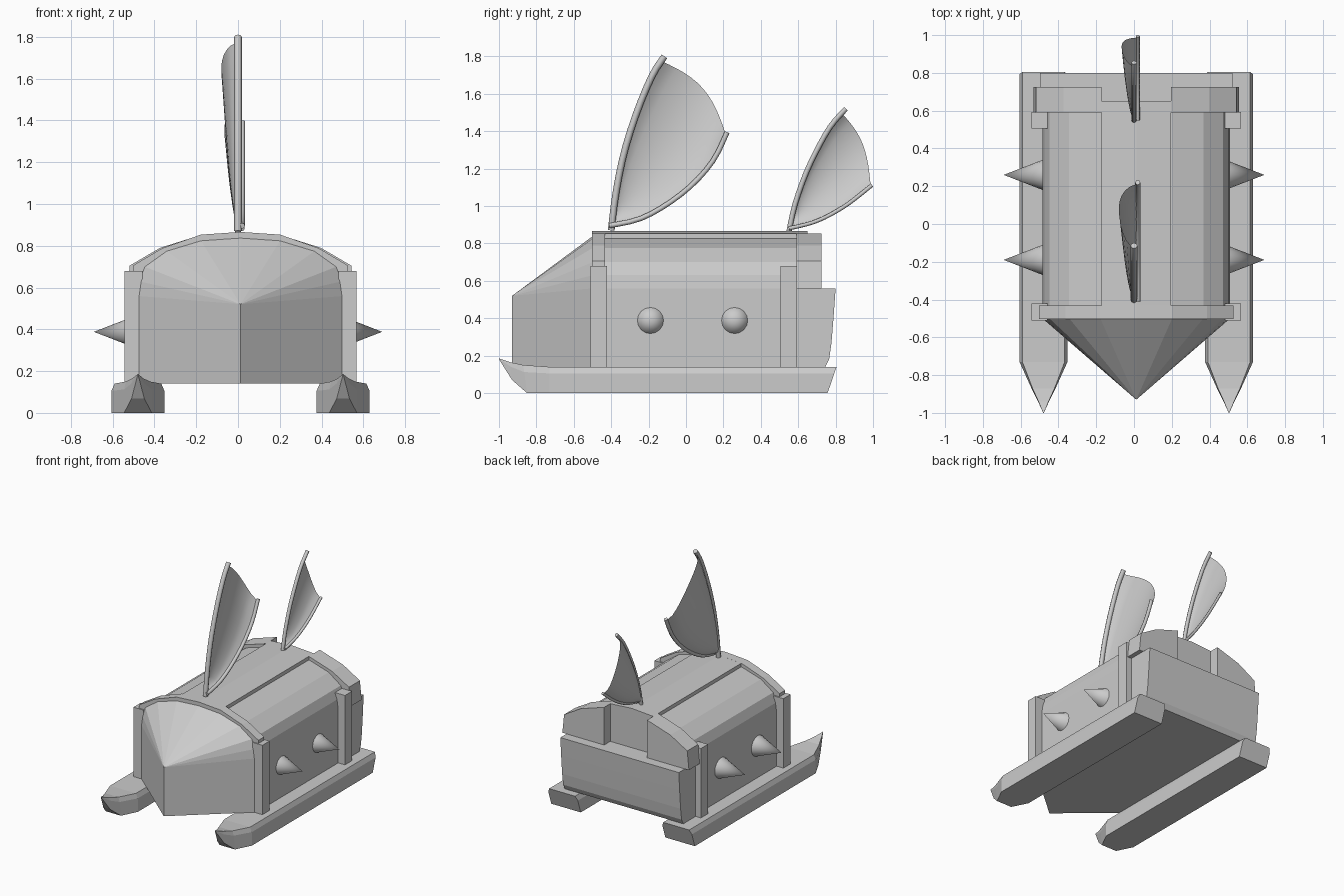
import bpy, bmesh, math
from mathutils import Vector

if "Cube" in bpy.data.objects:
    bpy.data.objects.remove(bpy.data.objects["Cube"])

C = 0.012  # hull centre line in x


def make(name, verts, faces, smooth=False):
    me = bpy.data.meshes.new(name)
    me.from_pydata([tuple(v) for v in verts], [], faces)
    bm = bmesh.new()
    bm.from_mesh(me)
    bmesh.ops.remove_doubles(bm, verts=bm.verts, dist=1e-5)
    bmesh.ops.recalc_face_normals(bm, faces=bm.faces)
    bm.to_mesh(me)
    bm.free()
    ob = bpy.data.objects.new(name, me)
    bpy.context.collection.objects.link(ob)
    for p in me.polygons:
        p.use_smooth = smooth
    return ob


def loft(name, rings, smooth=False):
    n = len(rings[0])
    verts = [v for r in rings for v in r]
    faces = [(k * n + i, k * n + (i + 1) % n, (k + 1) * n + (i + 1) % n, (k + 1) * n + i)
             for k in range(len(rings) - 1) for i in range(n)]
    faces += [tuple(range(n)), tuple(range((len(rings) - 1) * n, len(rings) * n))]
    return make(name, verts, faces, smooth)


def mirrored(half):
    return half + [(-x, z) for x, z in reversed(half) if x > 0]


def prism_y(name, prof, y0, y1):
    return loft(name, [[(C + x, y, z) for x, z in prof] for y in (y0, y1)])


def prism_x(name, prof, x0, x1):
    return loft(name, [[(x, y, z) for y, z in prof] for x in (x0, x1)])


def box(name, x0, x1, y0, y1, z0, z1):
    return prism_x(name, [(y0, z0), (y1, z0), (y1, z1), (y0, z1)], x0, x1)


# hull with arched roof
inner = mirrored([(.497, .14), (.497, .56), (.487, .63), (.46, .70), (.355, .775), (.19, .825), (0, .838)])
prism_y("hull", inner, -.5, .65)

# pointed nose: roof fan to the tip, flat wedge sides
ring = [Vector((C + x, -.5, z)) for x, z in inner]
n = len(ring)
tip, keel = n, n + 1
faces = [(i, i + 1, tip) for i in range(1, n - 2)]
faces += [(0, 1, tip, keel), (n - 2, n - 1, keel, tip), (n - 1, 0, keel)]
make("nose", ring + [Vector((C, -.93, .52)), Vector((C, -.93, .14))], faces)

# front roof frame and centre roof strip
prism_y("front_roof_frame",
        mirrored([(.515, .6), (.515, .705), (.375, .788), (.19, .853), (0, .866)]), -.502, -.432)
prism_y("roof_strip", mirrored([(.185, .8), (.185, .853), (0, .866)]), -.45, .65)

for s in (-1, 1):
    side = "right" if s > 0 else "left"
    # rear roof blocks either side of the recess
    prism_y("rear_roof_block_" + side,
            [(s * x, z) for x, z in [(.185, .56), (.545, .56), (.53, .705), (.385, .79), (.185, .853)]],
            .59, .725)
    # corner posts
    for tag, y0 in (("front", -.51), ("rear", .505)):
        box(f"{tag}_post_{side}", C + s * .47, C + s * .555, y0, y0 + .088, .14, .68)
    # side spikes
    for k, y in enumerate((-.19, .26)):
        base = [(s * .47, y + .085 * math.cos(a), .388 + .085 * math.sin(a))
                for a in [2 * math.pi * i / 16 for i in range(16)]]
        cone = make(f"spike_{side}_{k}", base + [(s * .69, y, .388)],
                    [(i, (i + 1) % 16, 16) for i in range(16)] + [tuple(range(16))], True)
        cone.data.polygons[-1].use_smooth = False
    # skids: y top, y bottom, half width, z bottom, z top
    cx = C + s * .491
    secs = [(.805, .757, .127, 0, .14), (-.73, -.73, .127, 0, .14),
            (-.87, -.85, .066, 0, .15), (-.94, -.93, .03, .07, .165), (-1, -.998, .002, .178, .185)]
    rings = []
    for yt, yb, hw, zb, zt in secs:
        zm = zt - .25 * (zt - zb)
        ym = yt + .25 * (yb - yt)
        rings.append([(cx - hw, yb, zb), (cx + hw, yb, zb), (cx + hw, ym, zm),
                      (cx + hw * .88, yt, zt), (cx - hw * .88, yt, zt), (cx - hw, ym, zm)])
    loft("skid_" + side, rings)

# stern box
prism_x("stern", [(.55, .14), (.745, .14), (.765, .18), (.778, .27), (.79, .42), (.80, .56), (.55, .56)],
        C - .51, C + .51)


def sample(pts, t):
    # smooth interpolation along a spar path
    f = min(t, .9999) * (len(pts) - 1)
    i = int(f)
    u = f - i
    p = [Vector(pts[max(0, min(len(pts) - 1, i + k))]) for k in (-1, 0, 1, 2)]
    return .5 * (2 * p[1] + (p[2] - p[0]) * u + (2 * p[0] - 5 * p[1] + 4 * p[2] - p[3]) * u ** 2
                 + (3 * p[1] - p[0] - 3 * p[2] + p[3]) * u ** 3)


def spar(name, pts, x, r):
    N = 14
    path = [sample(pts, i / N) for i in range(N + 1)]
    rings = []
    for i, p in enumerate(path):
        d = (path[min(i + 1, N)] - path[max(i - 1, 0)]).normalized()
        rings.append([(x + r * math.cos(a), p.x - d.y * r * math.sin(a), p.y + d.x * r * math.sin(a))
                      for a in [math.tau * k / 8 for k in range(8)]])
    ob = loft(name, rings, True)
    for q in ob.data.polygons[-2:]:
        q.use_smooth = False


def sail(name, mast, boom, r, belly, out):
    spar(name + "_mast", mast, 0, r)
    spar(name + "_boom", boom, .02, r * .75)
    # billowing fan of cloth between the spars
    S, T = 10, 12
    verts = []
    for i in range(S + 1):
        s = i / S
        a, b = sample(mast, s * .93), sample(boom, s * .97)
        for j in range(T + 1):
            t = j / T
            w = max(0, math.sin(math.pi * t))
            p = a.lerp(b, t) + Vector(out) * w * s * s
            verts.append((.02 * t - belly * w ** .6 * s ** .6, p.x, p.y))
    W = T + 1
    make(name + "_cloth", verts, [(i * W + j, i * W + j + 1, (i + 1) * W + j + 1, (i + 1) * W + j)
                                  for i in range(S) for j in range(T)], True)


# main sail and rear sail (y, z paths)
sail("main_sail",
     [(-.4, .87), (-.375, 1.07), (-.33, 1.29), (-.26, 1.51), (-.18, 1.70), (-.115, 1.80)],
     [(-.41, .895), (-.25, .93), (-.1, 1.01), (.04, 1.12), (.15, 1.25), (.22, 1.395)], .018, .09, (.05, .05))
sail("rear_sail",
     [(.55, .86), (.58, 1.0), (.635, 1.16), (.7, 1.30), (.775, 1.43), (.855, 1.52)],
     [(.55, .88), (.7, .92), (.85, 1.0), (.995, 1.112)], .014, .075, (.035, .03))
